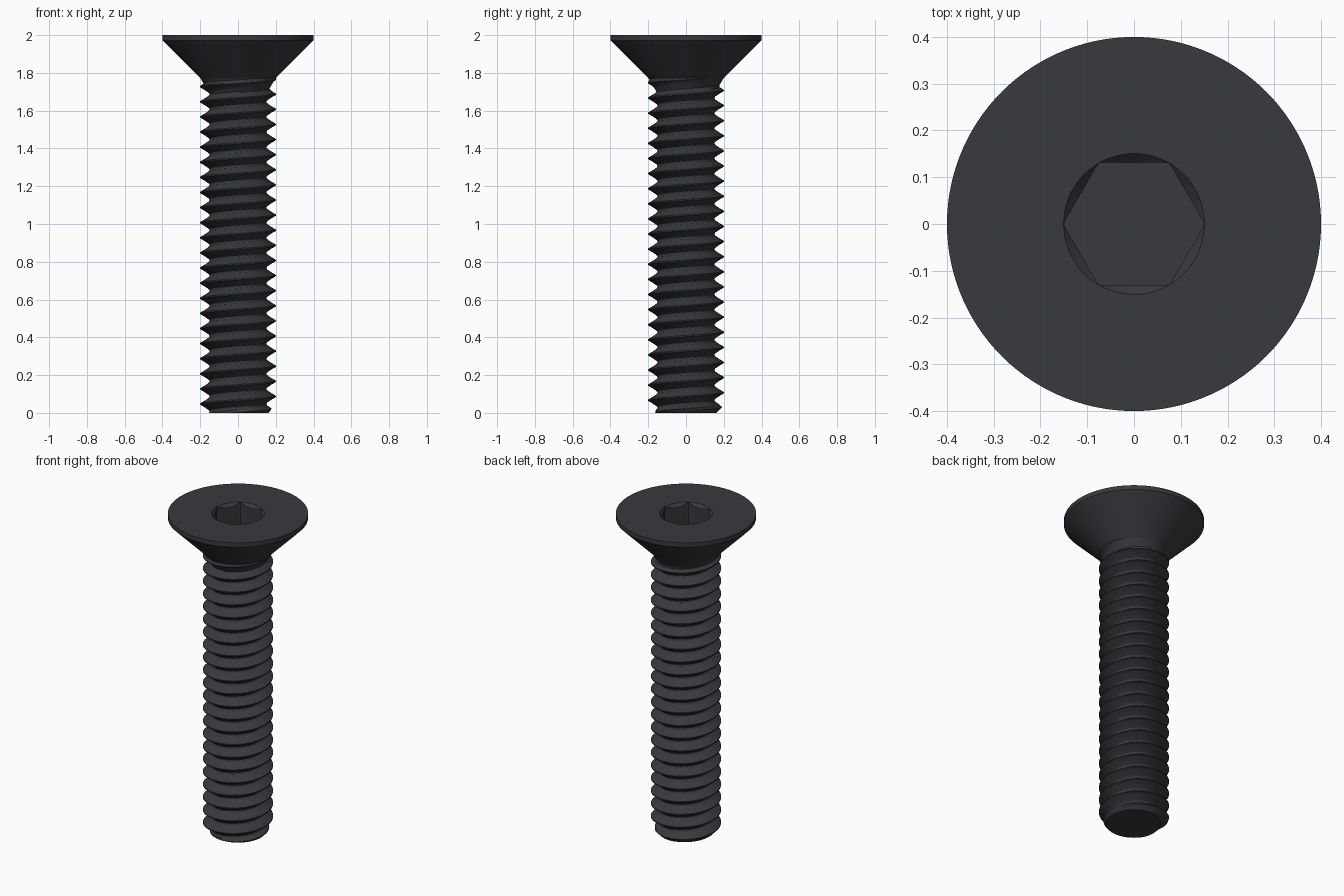
import bpy, bmesh, math

if "Cube" in bpy.data.objects:
    bpy.data.objects.remove(bpy.data.objects["Cube"])

black = bpy.data.materials.new("black_oxide")
black.diffuse_color = (0.038, 0.041, 0.047, 1)
black.use_nodes = True
black.node_tree.nodes["Principled BSDF"].inputs["Base Color"].default_value = black.diffuse_color


def finish(bm, name):
    bmesh.ops.recalc_face_normals(bm, faces=bm.faces)
    mesh = bpy.data.meshes.new(name)
    bm.to_mesh(mesh)
    bm.free()
    obj = bpy.data.objects.new(name, mesh)
    bpy.context.collection.objects.link(obj)
    mesh.materials.append(black)
    bpy.ops.object.select_all(action='DESELECT')
    obj.select_set(True)
    bpy.context.view_layer.objects.active = obj
    bpy.ops.object.shade_smooth_by_angle(angle=math.radians(30))
    return obj


def bridge(bm, rows, closed):
    for a, b in zip(rows, rows[1:]):
        n = len(a)
        for i in range(n if closed else n - 1):
            j = (i + 1) % n
            bm.faces.new((a[i], a[j], b[j], b[i]))


# Countersunk head with chamfered hex socket
SIDES = 120
RIM = 0.15
FLAT = 0.131


def hexr(a):
    return min(RIM, FLAT / math.cos((a % (math.pi / 3)) - math.pi / 6))


rows_def = [
    (hexr, lambda a: 1.83),                              # socket floor
    (hexr, lambda a: 2 - 0.001 - (RIM - hexr(a))),       # wall top arcs
    (lambda a: RIM + 0.0005, lambda a: 2.0),             # socket rim
    (lambda a: 0.4, lambda a: 2.0),
    (lambda a: 0.4, lambda a: 1.972),
    (lambda a: 0.2, lambda a: 1.772),
]
bm = bmesh.new()
rows = []
angles = [2 * math.pi * i / SIDES for i in range(SIDES)]
for fr, fz in rows_def:
    rows.append([bm.verts.new((fr(a) * math.cos(a), fr(a) * math.sin(a), fz(a))) for a in angles])
bridge(bm, rows, True)
bm.faces.new(rows[0])
finish(bm, "countersunk_head")

# Threaded shank: helical sweep of one pitch, trimmed flat at both ends
PITCH, STEPS, TURNS, PHASE = 0.08, 72, 26, 0.007
TOP = 1.773
profile = [(-0.5, 0.151), (-0.42, 0.153), (-0.36, 0.159), (-0.2, 0.178), (-0.04, 0.2),
           (0.04, 0.2), (0.2, 0.178), (0.36, 0.159), (0.42, 0.153), (0.5, 0.151)]
bm = bmesh.new()
rows = []
for i in range(STEPS * TURNS + 1):
    t = i / STEPS
    a = 2 * math.pi * t
    rows.append([bm.verts.new((r * math.cos(a), r * math.sin(a), PITCH * (t - 2 + f) + PHASE))
                 for f, r in profile])
bridge(bm, rows, False)
bmesh.ops.remove_doubles(bm, verts=bm.verts, dist=1e-4)
for z, n in ((0.0, -1), (TOP, 1)):
    geom = bm.verts[:] + bm.edges[:] + bm.faces[:]
    bmesh.ops.bisect_plane(bm, geom=geom, plane_co=(0, 0, z), plane_no=(0, 0, n), clear_outer=True)
# Chamfered tip, and thread groove running out under the head
for v in bm.verts:
    r = math.hypot(v.co.x, v.co.y)
    runout = 0.2 - 0.6 * (TOP - v.co.z)
    new = max(min(r, 0.16 + v.co.z), min(0.2, runout))
    v.co.x *= new / r
    v.co.y *= new / r
bmesh.ops.holes_fill(bm, edges=[e for e in bm.edges if e.is_boundary], sides=0)
finish(bm, "threaded_shank")
